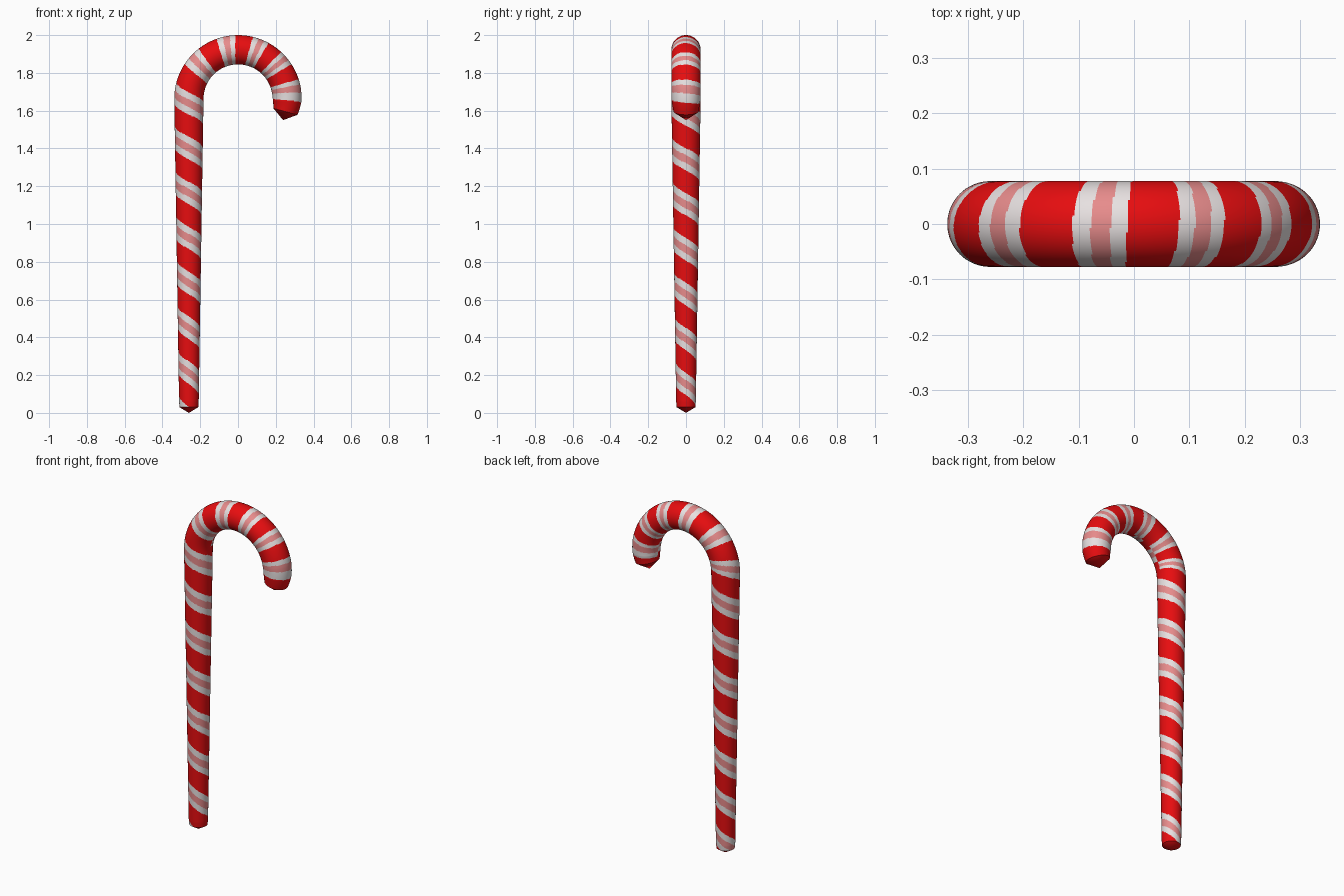
import bpy, bmesh, math
from mathutils import Vector

if "Cube" in bpy.data.objects:
    bpy.data.objects.remove(bpy.data.objects["Cube"])

SIDES, PITCH = 64, 0.238
CX, CZ, R = 0.26, 1.6625, 0.26      # hook centre and radius


def lerp_table(x, table):
    for (x0, y0), (x1, y1) in zip(table, table[1:]):
        if x <= x1:
            return y0 + (y1 - y0) * (x - x0) / (x1 - x0)
    return table[-1][1]


def material(name, rgb):
    m = bpy.data.materials.new(name)
    m.diffuse_color = (*rgb, 1)
    m.use_nodes = True
    m.node_tree.nodes["Principled BSDF"].inputs["Base Color"].default_value = m.diffuse_color
    return m


# stripe turns along the hook (degrees travelled, turns) and tube radius there
TURNS = [(0, CZ / PITCH), (23, 7.6), (43, 8.14), (80, 9.14), (112, 10.14),
         (140, 11.14), (170, 12.14), (195, 12.6)]
HOOK_RADIUS = [(0, 0.0775), (170, 0.0775), (183, 0.0755), (195, 0.066)]

# stations: centre, outward direction, radius, turns, twist
stations = []
for i in range(420):
    z = 0.03 + (CZ - 0.03) * i / 420
    r = lerp_table(z, [(0, 0.047), (0.06, 0.052), (CZ, 0.0775)])
    stations.append((Vector((-CX, 0, z)), Vector((-1, 0, 0)), r, z / PITCH, 1.0))
for i in range(313):
    d = 195 * i / 312
    a = math.radians(180 - d)
    out = Vector((math.cos(a), 0, math.sin(a)))
    stations.append((Vector((0, 0, CZ)) + out * R, out, lerp_table(d, HOOK_RADIUS),
                     lerp_table(d, TURNS), lerp_table(d, [(0, 1), (40, 0.15), (195, 0.15)])))


def stripe(turn):
    t = turn % 1.0
    if t < 0.39 or t > 0.89:
        return 0
    return 2 if 0.55 < t < 0.73 else 1


# cane: swept tube with striped faces
bm = bmesh.new()
front = Vector((0, -1, 0))
rings = []
for c, out, r, f, k in stations:
    ring = []
    for j in range(SIDES):
        p = -math.pi + 2 * math.pi * j / SIDES
        ring.append(bm.verts.new(c + (out * math.cos(p) + front * math.sin(p)) * r))
    rings.append(ring)
for i in range(len(rings) - 1):
    f = (stations[i][3] + stations[i + 1][3]) / 2
    k = stations[i][4]
    for j in range(SIDES):
        n = (j + 1) % SIDES
        face = bm.faces.new((rings[i][j], rings[i][n], rings[i + 1][n], rings[i + 1][j]))
        face.material_index = stripe(f + 0.5 + k * ((j + 0.5) / SIDES - 0.5))

# pointed red ends
end = math.radians(-15)
tip = stations[-1][0] + Vector((math.sin(end), 0, -math.cos(end))) * 0.047
for ring, p in ((rings[0], Vector((-CX, 0, 0))), (rings[-1], tip)):
    v = bm.verts.new(p)
    for j in range(SIDES):
        bm.faces.new((ring[j], ring[(j + 1) % SIDES], v)).material_index = 0
bmesh.ops.recalc_face_normals(bm, faces=bm.faces)

mesh = bpy.data.meshes.new("striped_cane")
bm.to_mesh(mesh)
bm.free()
for m in (material("red", (0.8, 0.004, 0.005)), material("white", (0.8, 0.75, 0.75)),
          material("pink", (0.8, 0.26, 0.26))):
    mesh.materials.append(m)
cane = bpy.data.objects.new("striped_cane", mesh)
bpy.context.collection.objects.link(cane)
bpy.context.view_layer.objects.active = cane
cane.select_set(True)
bpy.ops.object.shade_smooth_by_angle(angle=math.radians(30))
